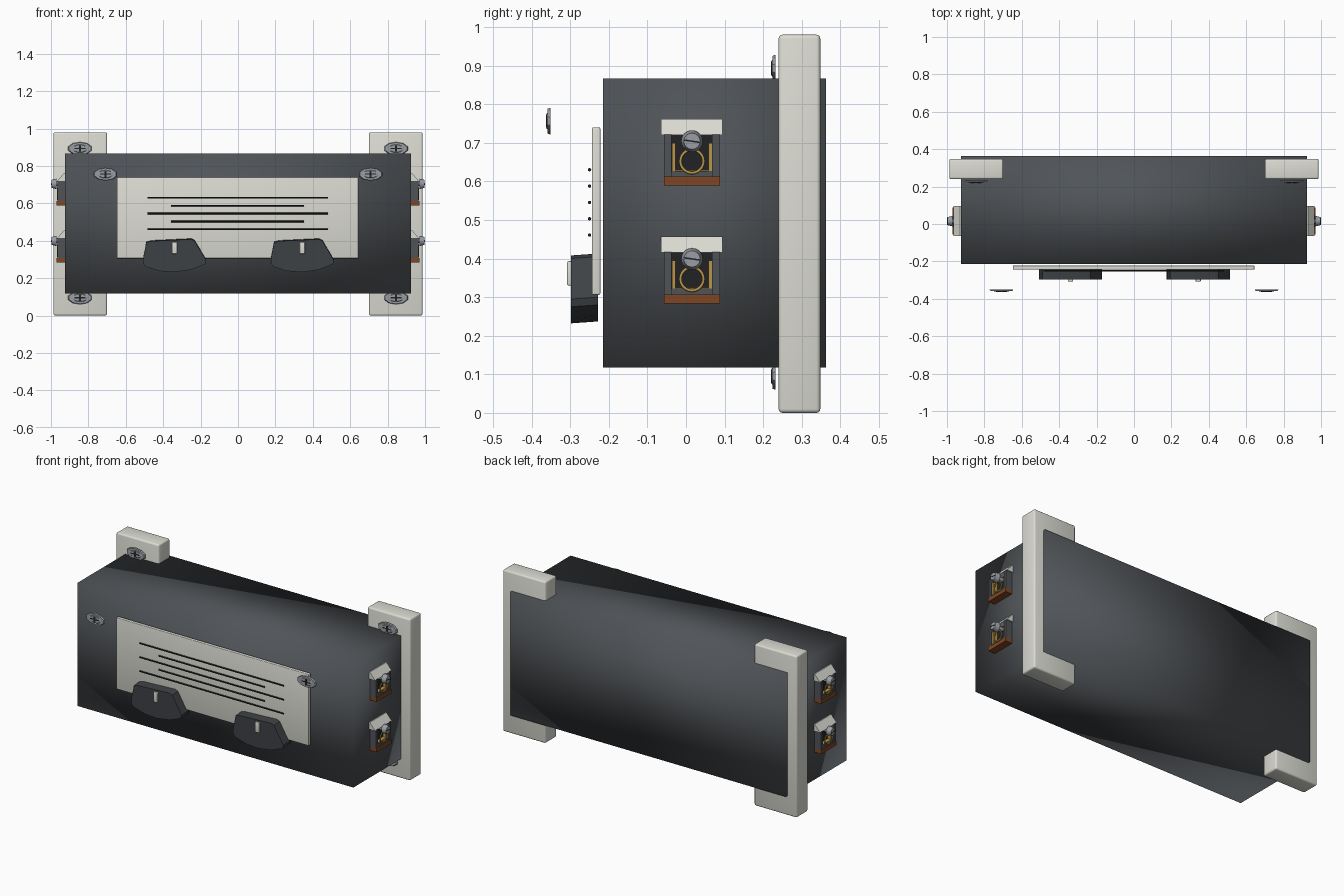
import bpy, bmesh, math
from mathutils import Matrix, Vector

cube = bpy.data.objects.get("Cube")
if cube:
    bpy.data.objects.remove(cube)


def material(name, r, g, b):
    m = bpy.data.materials.new(name)
    m.use_nodes = True
    m.diffuse_color = (r, g, b, 1)
    m.node_tree.nodes["Principled BSDF"].inputs["Base Color"].default_value = (r, g, b, 1)
    return m


SLATE = material("slate grey", 0.08, 0.088, 0.097)
IVORY = material("ivory", 0.72, 0.72, 0.66)
KNOB = material("charcoal", 0.048, 0.053, 0.06)
BLACK = material("dark slot", 0.015, 0.016, 0.017)
STEEL = material("steel", 0.32, 0.34, 0.37)
BRASS = material("brass", 0.5, 0.3, 0.07)
BROWN = material("brown", 0.22, 0.062, 0.018)


def finish(name, bm, mat, bevel=0, smooth=35):
    bmesh.ops.recalc_face_normals(bm, faces=bm.faces)
    if bevel:
        bmesh.ops.bevel(bm, geom=bm.edges[:], offset=bevel, segments=3,
                        profile=0.5, affect='EDGES')
    mesh = bpy.data.meshes.new(name)
    bm.to_mesh(mesh)
    bm.free()
    mesh.materials.append(mat)
    ob = bpy.data.objects.new(name, mesh)
    bpy.context.collection.objects.link(ob)
    bpy.ops.object.select_all(action='DESELECT')
    bpy.context.view_layer.objects.active = ob
    ob.select_set(True)
    bpy.ops.object.shade_smooth_by_angle(angle=math.radians(smooth))
    return ob


def box(name, mat, x, y, z, bevel=0, smooth=35, tilt=None):
    """Box between pairs of limits; tilt is a matrix turning it about its centre."""
    lo, hi = Vector((x[0], y[0], z[0])), Vector((x[1], y[1], z[1]))
    size = [abs(v) for v in hi - lo]
    bm = bmesh.new()
    bmesh.ops.create_cube(bm, size=1, matrix=Matrix.Translation((lo + hi) / 2)
                          @ (tilt or Matrix()) @ Matrix.Diagonal((*size, 1)))
    return finish(name, bm, mat, bevel, smooth)


def disc(name, mat, centre, axis, radius, depth, scale=(1, 1), sides=24, taper=1):
    """Short cylinder whose outer end points along axis."""
    bm = bmesh.new()
    turn = Vector(axis).to_track_quat('Z', 'Y').to_matrix().to_4x4()
    bmesh.ops.create_cone(bm, cap_ends=True, segments=sides, radius1=radius,
                          radius2=radius * taper, depth=depth,
                          matrix=Matrix.Translation(centre) @ turn
                          @ Matrix.Diagonal((*scale, 1, 1)))
    return finish(name, bm, mat)


def cross_screw(name, x, y, z):
    """Wide flat screw head with a cross recess, facing the front."""
    disc(name + "_rim", STEEL, (x, y, z), (0, -1, 0), 0.066, 0.008, (1, 0.53), 10, 0.92)
    disc(name + "_dome", STEEL, (x, y - 0.004, z), (0, -1, 0), 0.045, 0.005,
         (1, 0.53), 16, 0.8)
    front = (y - 0.0075, y - 0.006)
    box(name + "_slot", BLACK, (x - 0.03, x + 0.03), front, (z - 0.003, z + 0.003))
    box(name + "_cross_slot", BLACK, (x - 0.006, x + 0.006), front, (z - 0.017, z + 0.017))


def terminal(name, side, z):
    """Open terminal on one end of the case; z is the top of its lid."""
    def out(a, b):
        return tuple(sorted((side * a, side * b)))
    base, mid = 0.92, 0.0155
    box(name + "_back", BLACK, out(base, 0.932), (-0.055, 0.086), (z - 0.152, z - 0.03))
    for i, y in enumerate((-0.057, 0.068)):
        box(f"{name}_cheek_{i}", SLATE, out(base, 0.966), (y, y + 0.02), (z - 0.15, z - 0.04))
    box(name + "_sill", SLATE, out(base, 0.962), (-0.04, 0.07), (z - 0.152, z - 0.135))
    box(name + "_foot", BROWN, out(base, 0.97), (-0.057, 0.088), (z - 0.173, z - 0.15))
    # sloping lid
    bm = bmesh.new()
    section = [(base, z), (0.93, z), (0.966, z - 0.042), (base, z - 0.042)]
    face = bm.faces.new([bm.verts.new((side * a, -0.065, b)) for a, b in section])
    new = bmesh.ops.extrude_face_region(bm, geom=[face])["geom"]
    bmesh.ops.translate(bm, verts=[v for v in new if isinstance(v, bmesh.types.BMVert)],
                        vec=(0, 0.16, 0))
    finish(name + "_lid", bm, IVORY)
    # brass contacts and wire ring
    for i, y in enumerate((-0.036, 0.058)):
        box(f"{name}_prong_{i}", BRASS, out(base, 0.96), (y, y + 0.009), (z - 0.138, z - 0.062))
    box(name + "_contact", BRASS, out(base, 0.955), (-0.034, 0.065), (z - 0.142, z - 0.132))
    bpy.ops.mesh.primitive_torus_add(
        major_radius=0.03, minor_radius=0.004, major_segments=24, minor_segments=8,
        location=(side * 0.964, mid, z - 0.11), rotation=(0, math.pi / 2, 0))
    ring = bpy.context.object
    ring.name = name + "_ring"
    ring.data.materials.append(BRASS)
    bpy.ops.object.shade_smooth()
    # clamping screw
    disc(name + "_shank", STEEL, (side * 0.95, mid, z - 0.058), (side, 0, 0), 0.012, 0.05)
    disc(name + "_screw", STEEL, (side * 0.984, mid, z - 0.058), (side, 0, 0),
         0.028, 0.028, taper=0.75)
    box(name + "_screw_slot", BLACK, out(0.9975, 0.9995), (mid - 0.02, mid + 0.02),
        (z - 0.06, z - 0.056), tilt=Matrix.Rotation(-0.15, 4, 'X'))


def knob(name, x):
    """Tapered lever cap with a flat top edge and rounded lower edge."""
    outline = [(-0.15, 0.396), (-0.12, 0.403), (0.09, 0.413), (0.108, 0.405),
               (0.17, 0.3), (0.165, 0.28), (0.09, 0.25), (0.0, 0.237),
               (-0.08, 0.243), (-0.155, 0.266), (-0.168, 0.285), (-0.166, 0.315)]
    bm = bmesh.new()
    face = bm.faces.new([bm.verts.new((x + a, -0.228, b)) for a, b in outline])
    new = bmesh.ops.extrude_face_region(bm, geom=[face])["geom"]
    for v in new:
        if isinstance(v, bmesh.types.BMVert):
            v.co.y = -0.298
            v.co.z -= 0.005
    finish(name, bm, KNOB)
    box(name + "_pointer", IVORY, (x - 0.014, x + 0.014), (-0.308, -0.29),
        (0.33, 0.393), bevel=0.004)


# Case, softly shaded across its corners
box("case", SLATE, (-0.925, 0.925), (-0.215, 0.363), (0.118, 0.866), smooth=180)

# Mounting brackets, their screws, the front screws and the end terminals
for side, label in ((1, "left"), (-1, "right")):
    box(label + "_bracket", IVORY, tuple(sorted((side * 0.7, side * 0.987))),
        (0.24, 0.348), (0, 0.98), bevel=0.01)
    for z, level in ((0.893, "upper"), (0.095, "lower")):
        cross_screw(f"{label}_{level}_bracket_screw", side * 0.845, 0.228, z)
    cross_screw(label + "_front_screw", side * 0.709, -0.355, 0.756)
    for z, level in ((0.762, "upper"), (0.457, "lower")):
        terminal(f"{label}_{level}_terminal", side, z)

# Front plate with its five grille lines
box("front_plate", IVORY, (-0.648, 0.644), (-0.244, -0.222), (0.306, 0.74), bevel=0.004)
for i in range(5):
    half = 0.355 if i % 2 else 0.483
    disc(f"grille_line_{i}", BLACK, (-0.002, -0.25, 0.63 - i * 0.0423), (1, 0, 0),
         0.0045, half * 2, sides=8)

# Control knobs
knob("right_knob", -0.34)
knob("left_knob", 0.343)
